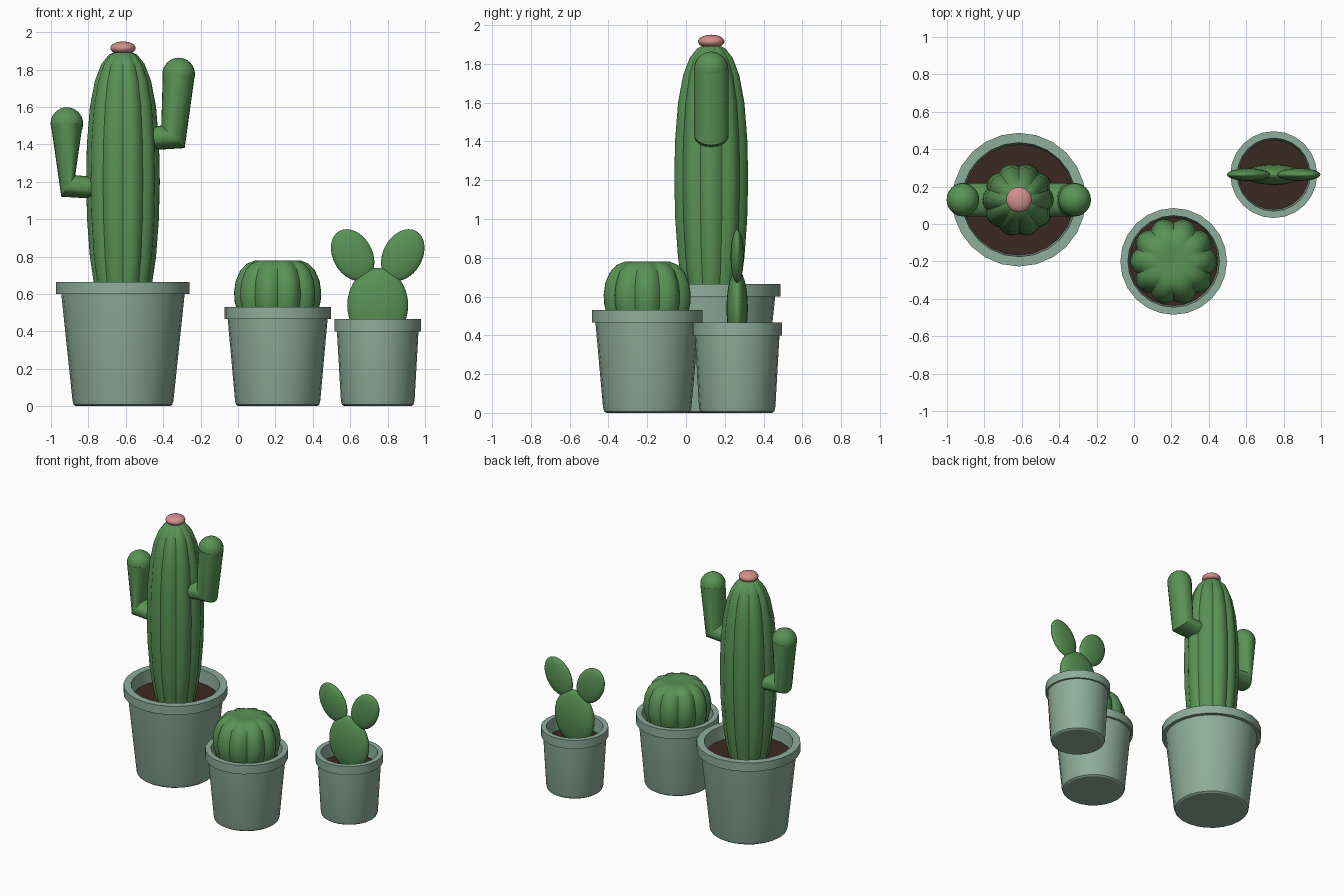
import bpy, bmesh
from math import sin, cos, pi, radians
from mathutils import Vector

cube = bpy.data.objects.get("Cube")
if cube:
    bpy.data.objects.remove(cube, do_unlink=True)


def material(name, color):
    m = bpy.data.materials.new(name)
    m.use_nodes = True
    m.diffuse_color = (*color, 1)
    m.node_tree.nodes["Principled BSDF"].inputs["Base Color"].default_value = (*color, 1)
    return m


POT = material("sage glaze", (0.27, 0.42, 0.33))
GREEN = material("cactus green", (0.10, 0.29, 0.09))
SOIL = material("dark soil", (0.045, 0.022, 0.015))
PINK = material("flower pink", (0.65, 0.28, 0.26))


def finish(bm, name, mat, loc=(0, 0, 0), angle=30):
    bmesh.ops.remove_doubles(bm, verts=bm.verts, dist=0.0001)
    bmesh.ops.recalc_face_normals(bm, faces=bm.faces)
    mesh = bpy.data.meshes.new(name)
    bm.to_mesh(mesh)
    bm.free()
    ob = bpy.data.objects.new(name, mesh)
    ob.location = loc
    mesh.materials.append(mat)
    bpy.context.collection.objects.link(ob)
    bpy.ops.object.select_all(action="DESELECT")
    ob.select_set(True)
    bpy.context.view_layer.objects.active = ob
    bpy.ops.object.shade_smooth_by_angle(angle=radians(angle))
    return ob


def skin(bm, rings):
    """Bridge successive rings of points with quads and cap both ends."""
    rows = [[bm.verts.new(p) for p in ring] for ring in rings]
    n = len(rows[0])
    for a, b in zip(rows, rows[1:]):
        for i in range(n):
            j = (i + 1) % n
            bm.faces.new((a[i], a[j], b[j], b[i]))
    bm.faces.new(rows[0])
    bm.faces.new(rows[-1])


def lathe(name, profile, mat, x, y, segments=24, ribs=0, depth=0.0):
    """Spin (radius, height) points; ribs are rounded lobes with sharp grooves."""
    def point(r, z, i):
        t = 2 * pi * i / segments
        r *= 1 - depth + depth * abs(cos(ribs * t / 2))
        return (r * cos(t), r * sin(t), z)
    bm = bmesh.new()
    skin(bm, [[point(max(r, 0.002), z, i) for i in range(segments)] for r, z in profile])
    return finish(bm, name, mat, (x, y, 0))


def ellipsoid(name, mat, center, radii, tilt=0):
    bm = bmesh.new()
    bmesh.ops.create_uvsphere(bm, u_segments=24, v_segments=16, radius=1)
    ob = finish(bm, name, mat, center)
    ob.scale = radii
    ob.rotation_euler.y = radians(tilt)
    return ob


def pot(name, x, y, height, rim, inner, neck, base):
    """Tapered pot with a collar, hollow above the soil."""
    collar = height - 0.065
    soil = height - 0.1
    lathe(name + "_pot", [(base - 0.018, 0), (base - 0.006, 0.008), (base, 0.03),
                          (neck, collar), (rim, collar), (rim, height),
                          (inner, height), (inner - 0.01, soil - 0.02)], POT, x, y)
    lathe(name + "_soil", [(inner - 0.012, soil - 0.015), (inner - 0.004, soil)], SOIL, x, y)


def arm(name, y, sections, width=0.09, sides=24):
    """Mitred elbow; each section is an inner and an outer point in the xz plane."""
    rings = []
    for ax, az, bx, bz in sections:
        a, b = Vector((ax, y, az)), Vector((bx, y, bz))
        mid, half = (a + b) / 2, (a - b) / 2
        rings.append([mid + half * cos(2 * pi * i / sides)
                      + Vector((0, width * sin(2 * pi * i / sides), 0)) for i in range(sides)])
    bm = bmesh.new()
    skin(bm, rings)
    finish(bm, name, GREEN)
    ellipsoid(name + "_tip", GREEN, mid, (0.087, 0.088, 0.088))


# Tall cactus with two arms and a flower
TX, TY = -0.615, 0.13
pot("tall", TX, TY, 0.665, 0.357, 0.305, 0.33, 0.27)
lathe("tall_cactus", [(0.13, 0.53), (0.157, 0.665), (0.177, 0.8), (0.192, 1.0), (0.197, 1.2),
                      (0.193, 1.4), (0.177, 1.6), (0.15, 1.74), (0.115, 1.83),
                      (0.075, 1.88), (0.04, 1.895), (0, 1.9)],
      GREEN, TX, TY, segments=80, ribs=10, depth=0.08)
arm("right_arm", TY, [(-0.70, 1.22, -0.70, 1.105), (-0.87, 1.235, -0.945, 1.12),
                      (-0.83, 1.515, -1.0, 1.505)])
arm("left_arm", TY, [(-0.52, 1.49, -0.52, 1.365), (-0.41, 1.50, -0.285, 1.38),
                     (-0.402, 1.785, -0.232, 1.765)])
ellipsoid("flower", PINK, (TX, TY, 1.915), (0.068, 0.068, 0.035))

# Round ribbed cactus
BX, BY = 0.212, -0.2
pot("round", BX, BY, 0.53, 0.285, 0.245, 0.267, 0.228)
lathe("round_cactus", [(0.18, 0.42), (0.215, 0.5), (0.23, 0.56), (0.233, 0.61), (0.224, 0.67),
                       (0.2, 0.725), (0.165, 0.762), (0.12, 0.78), (0.07, 0.78), (0, 0.772)],
      GREEN, BX, BY, segments=80, ribs=10, depth=0.11)

# Paddle cactus
PX, PY = 0.747, 0.264
pot("paddle", PX, PY, 0.465, 0.232, 0.195, 0.218, 0.197)
ellipsoid("paddle_base", GREEN, (PX, PY, 0.54), (0.163, 0.055, 0.2))
for side, word in ((-1, "right"), (1, "left")):
    ellipsoid(word + "_paddle", GREEN, (PX + side * 0.134, PY, 0.808),
              (0.105, 0.034, 0.147), tilt=side * 29)
